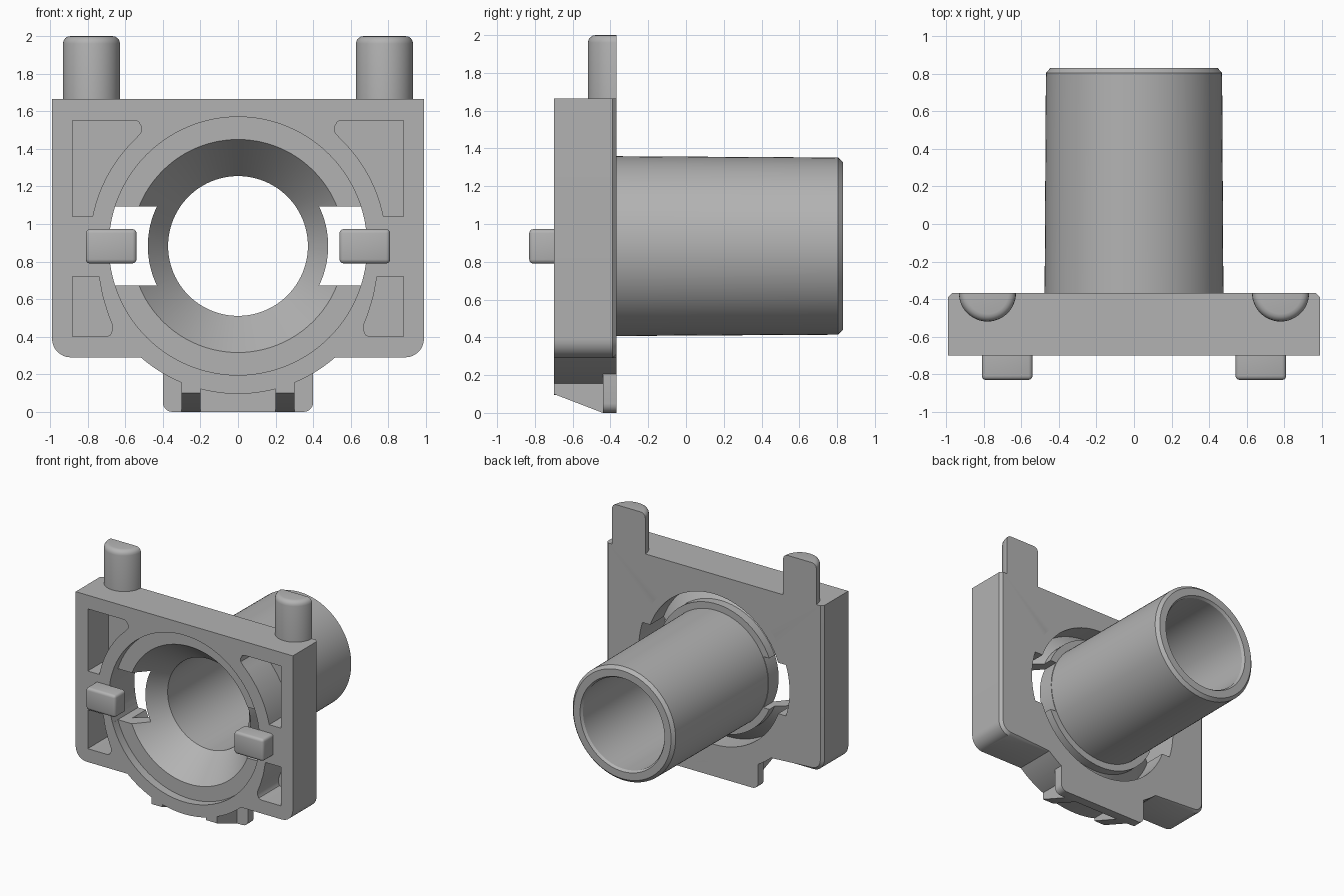
import bpy, bmesh
from math import sin, cos, radians, pi, asin, degrees
from mathutils import Vector

if "Cube" in bpy.data.objects:
    bpy.data.objects.remove(bpy.data.objects["Cube"])

CZ = 0.883           # height of the bore axis
FRONT, BACK = -0.70, -0.367

grey = bpy.data.materials.new("plain_grey")
grey.use_nodes = True
grey.diffuse_color = (0.45, 0.45, 0.45, 1)
grey.node_tree.nodes["Principled BSDF"].inputs["Base Color"].default_value = (0.45, 0.45, 0.45, 1)


def finish(name, bm):
    bmesh.ops.recalc_face_normals(bm, faces=bm.faces)
    mesh = bpy.data.meshes.new(name)
    bm.to_mesh(mesh)
    bm.free()
    mesh.materials.append(grey)
    obj = bpy.data.objects.new(name, mesh)
    bpy.context.collection.objects.link(obj)
    return obj


def prism_bm(pts, lo, hi, axis):
    """Extrude a 2D outline from lo to hi along the axis."""
    place = {"x": lambda a, b, t: (t, a, b),
             "y": lambda a, b, t: (a, t, b),
             "z": lambda a, b, t: (a, b, t)}[axis]
    bm = bmesh.new()
    face = bm.faces.new([bm.verts.new(place(a, b, lo)) for a, b in pts])
    out = bmesh.ops.extrude_face_region(bm, geom=[face])
    verts = [v for v in out["geom"] if isinstance(v, bmesh.types.BMVert)]
    bmesh.ops.translate(bm, verts=verts, vec=Vector(place(0, 0, hi - lo)))
    bmesh.ops.recalc_face_normals(bm, faces=bm.faces)
    return bm


def prism(name, pts, lo, hi, axis="y"):
    return finish(name, prism_bm(pts, lo, hi, axis))


def arc(r, a0, a1, n, cx=0.0, cy=CZ):
    angles = [radians(a0 + (a1 - a0) * i / n) for i in range(n + 1)]
    return [(cx + r * cos(a), cy + r * sin(a)) for a in angles]


def revolve(name, profile, n=96):
    """Spin a closed (radius, y) profile around the bore axis."""
    bm = bmesh.new()
    rings = [[bm.verts.new((r * cos(2 * pi * i / n), y, CZ + r * sin(2 * pi * i / n)))
              for r, y in profile] for i in range(n)]
    m = len(profile)
    for i in range(n):
        a, b = rings[i], rings[(i + 1) % n]
        for j in range(m):
            k = (j + 1) % m
            bm.faces.new((a[j], a[k], b[k], b[j]))
    return finish(name, bm)


def combine(target, tool, operation):
    mod = target.modifiers.new("cut", "BOOLEAN")
    mod.operation, mod.solver, mod.object = operation, "EXACT", tool
    bpy.context.view_layer.objects.active = target
    bpy.ops.object.modifier_apply(modifier=mod.name)
    bpy.data.objects.remove(tool)


def smooth(obj, angle=30):
    bpy.ops.object.select_all(action="DESELECT")
    obj.select_set(True)
    bpy.context.view_layer.objects.active = obj
    bpy.ops.object.shade_smooth_by_angle(angle=radians(angle))


def mirrored(pts, s):
    return [(s * x, z) for x, z in pts]


# Plate outline: square top, rounded lower corners, round belly
belly = degrees(asin((CZ - 0.29) / 0.787))
outline = ([(0.99, 1.665)] + arc(0.1, 0, -90, 8, 0.89, 0.39)
           + arc(0.787, -belly, belly - 180, 32)
           + arc(0.1, 270, 180, 8, -0.89, 0.39) + [(-0.99, 1.665)])
bm = prism_bm(outline, FRONT, BACK, "y")


def on_back_rim(e):
    mid = (e.verts[0].co + e.verts[1].co) / 2
    return all(abs(v.co.y - BACK) < 1e-4 for v in e.verts) and abs(mid.x) > 0.53


bmesh.ops.bevel(bm, geom=[e for e in bm.edges if on_back_rim(e)], offset=0.022,
                segments=1, affect="EDGES")
body = finish("plate_with_tube", bm)

# Bottom tab and its two wedge ribs
tab = [(0.4, 0.215)] + arc(0.05, 0, -90, 5, 0.35, 0.05)
tab += [(-x, z) for x, z in reversed(tab)]
combine(body, prism("tab", tab, -0.44, BACK), "UNION")
for s in (-1, 1):
    rib = [(FRONT, 0.1), (-0.44, 0), (BACK, 0), (BACK, 0.18), (FRONT, 0.18)]
    lo, hi = sorted((s * 0.2, s * 0.3))
    combine(body, prism("rib", rib, lo, hi, "x"), "UNION")

# Round bore, then the funnel and tube that sit in it
combine(body, prism("bore", arc(0.687, 0, 356.25, 95), -0.8, -0.2), "DIFFERENCE")
funnel = [(0.70, -0.63), (0.567, -0.63), (0.372, -0.385), (0.372, 0.81), (0.385, 0.83),
          (0.445, 0.83), (0.469, 0.805), (0.476, -0.39), (0.53, -0.39), (0.53, -0.46),
          (0.62, -0.54), (0.62, BACK), (0.70, BACK)]
combine(body, revolve("funnel", funnel), "UNION")

# Side windows and front pockets
half = 0.21
a_in, a_out = degrees(asin(half / 0.48)), degrees(asin(half / 0.687))
window = arc(0.48, -a_in, a_in, 16) + arc(0.687, a_out, -a_out, 16)
upper = arc(0.79, 11.5, 47, 14) + [(0.515, 1.49), (0.515, 1.52), (0.53, 1.545),
                                   (0.55, 1.552), (0.88, 1.552), (0.88, 1.04)]
lower = [(0.74, 0.72), (0.722, 0.62), (0.695, 0.53), (0.67, 0.465), (0.668, 0.435),
         (0.68, 0.41), (0.70, 0.4), (0.88, 0.4), (0.88, 0.72)]
for s in (-1, 1):
    combine(body, prism("window", mirrored(window, s), -0.8, -0.2), "DIFFERENCE")
    for pocket in (upper, lower):
        combine(body, prism("pocket", mirrored(pocket, s), -0.8, -0.43), "DIFFERENCE")
smooth(body)

for s, side in ((-1, "right"), (1, "left")):
    # Half-round post with a softened top
    half_round = arc(0.152, 180, 360, 24, s * 0.78, BACK)
    bm = prism_bm(half_round, 1.66, 2.0, "z")
    top = [e for e in bm.edges if all(v.co.z > 1.99 for v in e.verts)
           and not all(abs(v.co.y - BACK) < 1e-4 for v in e.verts)]
    bmesh.ops.bevel(bm, geom=top, offset=0.04, segments=4, profile=0.5, affect="EDGES")
    smooth(finish(side + "_post", bm))

    # Front peg with rounded edges
    x0, x1 = sorted((s * 0.54, s * 0.81))
    bm = prism_bm([(x0, 0.79), (x1, 0.79), (x1, 0.973), (x0, 0.973)], -0.83, FRONT, "y")
    edges = [e for e in bm.edges if any(v.co.y < FRONT - 0.01 for v in e.verts)]
    bmesh.ops.bevel(bm, geom=edges, offset=0.022, segments=3, profile=0.5, affect="EDGES")
    smooth(finish(side + "_peg", bm), 40)
